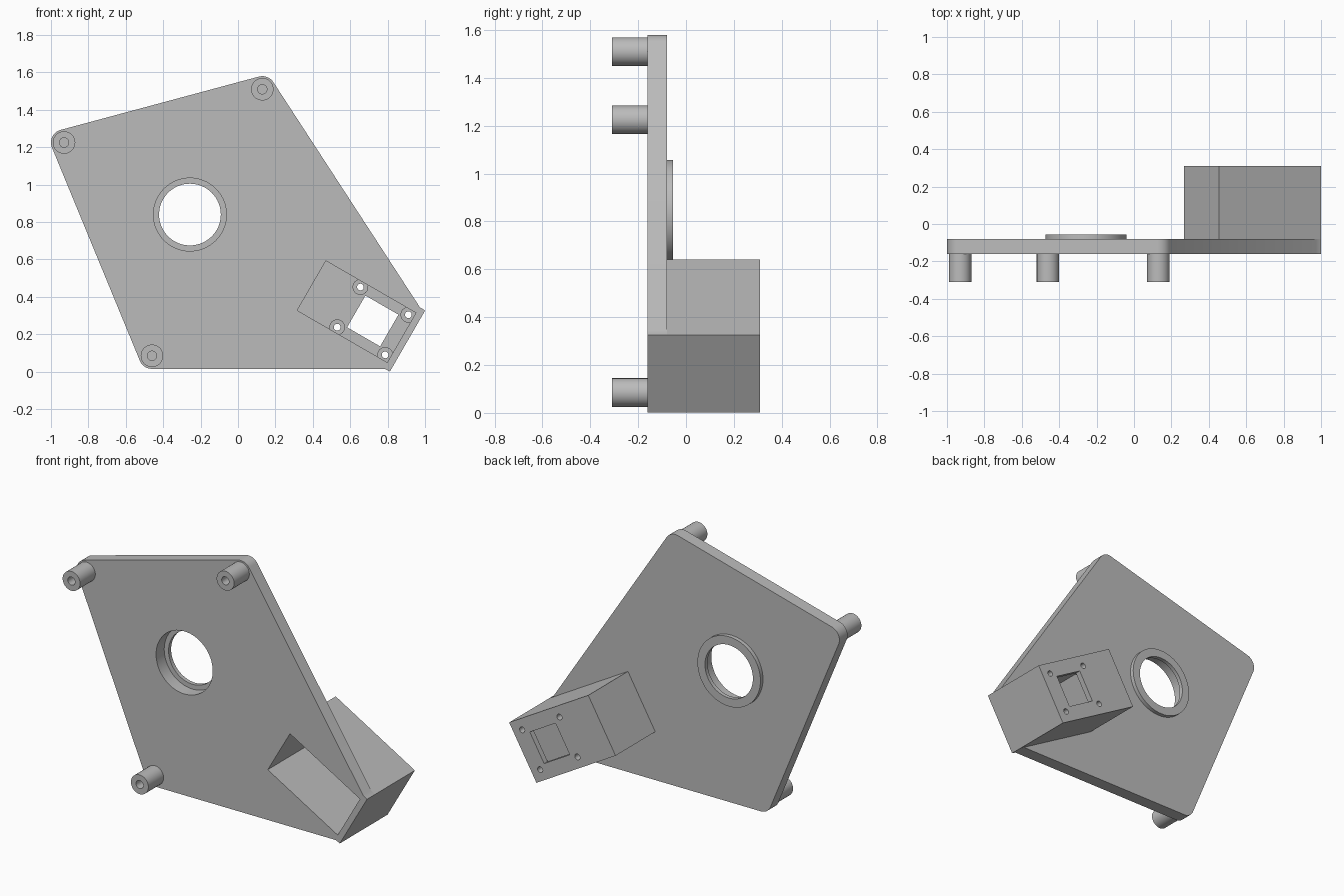
import bpy, bmesh, math
from mathutils import Vector

cube = bpy.data.objects.get("Cube")
if cube:
    bpy.data.objects.remove(cube, do_unlink=True)

grey = bpy.data.materials.new("plain_grey")
grey.use_nodes = True
grey.diffuse_color = (0.5, 0.5, 0.5, 1)
grey.node_tree.nodes["Principled BSDF"].inputs["Base Color"].default_value = (0.5, 0.5, 0.5, 1)

FRONT, BACK, BOX_BACK = -0.16, -0.08, 0.31
FLOOR = 0.275                      # inner floor of the box
R = 0.07                           # plate corner radius
BOX = Vector((0.634, 0.321))       # box centre in x, z
U = Vector((math.cos(math.radians(30)), -0.5))
V = Vector((0.5, math.cos(math.radians(30))))


def finish(bm, name):
    bmesh.ops.recalc_face_normals(bm, faces=bm.faces)
    mesh = bpy.data.meshes.new(name)
    bm.to_mesh(mesh)
    bm.free()
    mesh.materials.append(grey)
    obj = bpy.data.objects.new(name, mesh)
    bpy.context.collection.objects.link(obj)
    return obj


def prism(name, points, y0, y1):
    """Extrude an x, z outline along y."""
    bm = bmesh.new()
    face = bm.faces.new([bm.verts.new((x, y0, z)) for x, z in points])
    new = bmesh.ops.extrude_face_region(bm, geom=[face])["geom"]
    bmesh.ops.translate(bm, vec=(0, y1 - y0, 0),
                        verts=[v for v in new if isinstance(v, bmesh.types.BMVert)])
    return finish(bm, name)


def arc(c, r, a0, a1, n):
    steps = [math.radians(a0 + (a1 - a0) * i / n) for i in range(n + 1)]
    return [(c[0] + r * math.cos(a), c[1] + r * math.sin(a)) for a in steps]


def circle(c, r, n=64):
    return arc(c, r, 0, 360, n)[:-1]


def on_box(u, v):
    return BOX + U * u + V * v


def box_rect(cu, hu, hv):
    return [on_box(cu + a * hu, b * hv) for a, b in ((-1, -1), (1, -1), (1, 1), (-1, 1))]


def tube(name, c, r_in, r_out, y0, y1, n=48):
    bm = bmesh.new()
    loops = []
    for r, y in ((r_in, y0), (r_out, y0), (r_out, y1), (r_in, y1)):
        loops.append([bm.verts.new((x, y, z)) for x, z in circle(c, r, n)])
    for k in range(4):
        a, b = loops[k], loops[(k + 1) % 4]
        for i in range(n):
            j = (i + 1) % n
            bm.faces.new((a[i], a[j], b[j], b[i]))
    return finish(bm, name)


def cut(obj, cutters):
    """Subtract the cutters and keep the resulting mesh."""
    for c in cutters:
        c.hide_render = True
        mod = obj.modifiers.new("cut", "BOOLEAN")
        mod.operation, mod.solver, mod.object = "DIFFERENCE", "EXACT", c
    graph = bpy.context.evaluated_depsgraph_get()
    mesh = bpy.data.meshes.new_from_object(obj.evaluated_get(graph))
    obj.modifiers.clear()
    obj.data = mesh
    for c in cutters:
        bpy.data.objects.remove(c, do_unlink=True)


def pocket():
    return prism("pocket_cutter", box_rect(0, 0.278, 0.153), FRONT - 0.1, FLOOR)


# Mounting plate with three rounded corners, joined to the end of the box
corners = {"top": (0.13, 1.51), "left": (-0.93, 1.225), "bottom": (-0.46, 0.085)}
outline = (arc(corners["top"], R, 34, 105, 10)
           + arc(corners["left"], R, 105, 202.4, 12)
           + arc(corners["bottom"], R, 202.4, 270, 10)
           + [(0.786, 0.015), on_box(0.3145, -0.188), on_box(0.3145, 0.188), (0.972, 0.345)])
hole = (-0.257, 0.84)
plate = prism("mounting_plate", outline, FRONT, BACK)
cut(plate, [pocket(), prism("hole_cutter", circle(hole, 0.195), FRONT - 0.1, BACK + 0.1)])

# Raised lip behind the round opening
lip = tube("opening_lip", hole, 0.165, 0.217, BACK, -0.055, 64)

# Tilted box, open at the front, with a window and screw holes in its back wall
WINDOW_U, HOLE_U, HOLE_V = 0.1, 0.148, 0.124
screws = [on_box(WINDOW_U + a * HOLE_U, b * HOLE_V) for a in (-1, 1) for b in (-1, 1)]
box = prism("tilted_box", box_rect(0, 0.3145, 0.188), BACK, BOX_BACK)
cut(box, [pocket(),
          prism("window_cutter", box_rect(WINDOW_U, 0.102, 0.098), 0.2, 0.4)]
    + [prism("screw_cutter", circle(s, 0.018, 24), 0.2, 0.4) for s in screws])

# Small bosses around the screw holes inside the box
parts = [plate, lip, box]
for s in screws:
    parts.append(tube("screw_boss", s, 0.018, 0.042, FLOOR - 0.02, FLOOR, 24))

# Hollow standoffs on the front of the plate
for name, c in corners.items():
    parts.append(tube(name + "_standoff", c, 0.025, 0.06, -0.31, FRONT))

bpy.ops.object.select_all(action="DESELECT")
for p in parts:
    p.select_set(True)
bpy.context.view_layer.objects.active = plate
bpy.ops.object.shade_smooth_by_angle(angle=math.radians(30))
